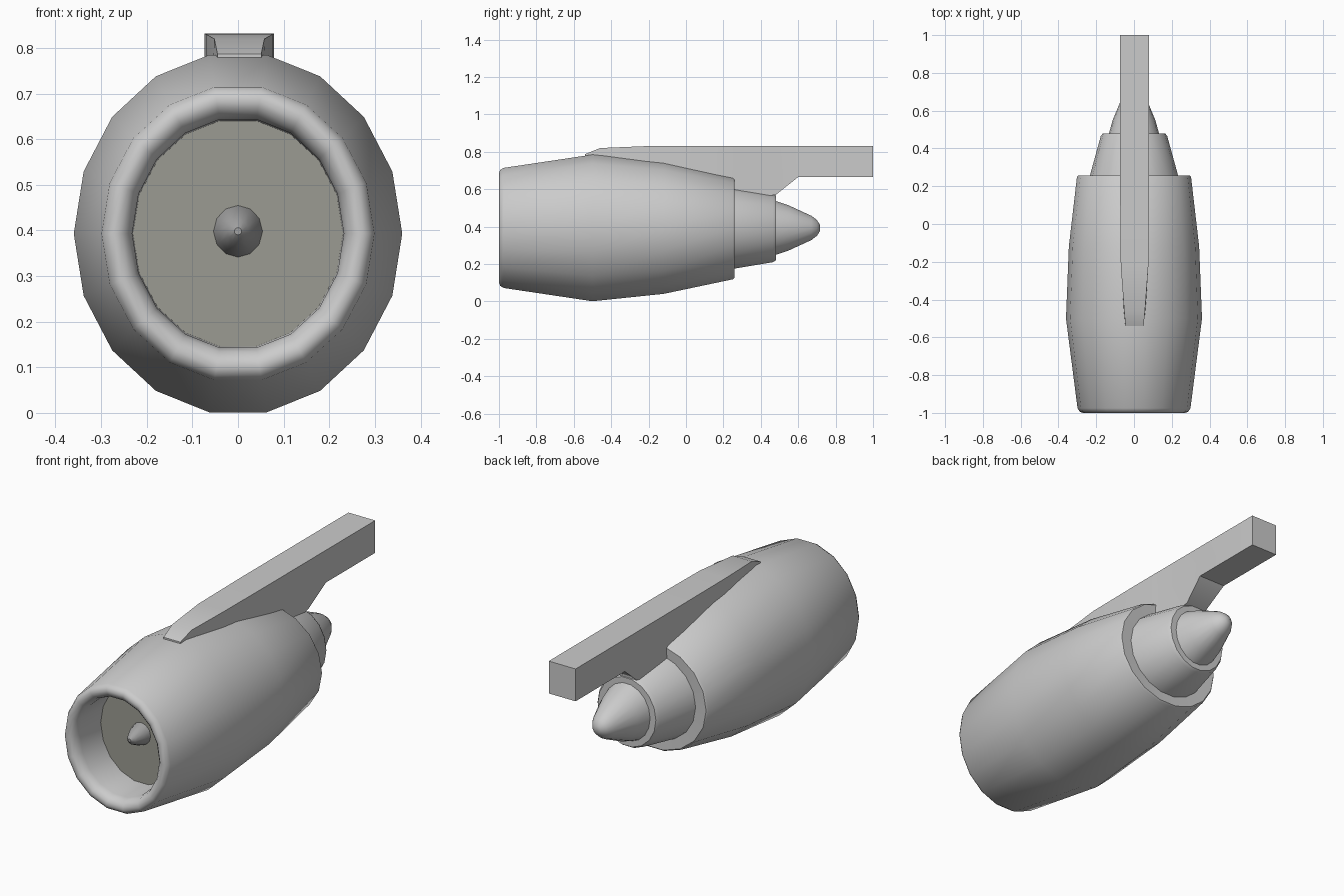
import bpy, bmesh, math

cube = bpy.data.objects.get("Cube")
if cube:
    bpy.data.objects.remove(cube)

AXIS_Z = 0.393


def material(name, rgb):
    m = bpy.data.materials.new(name)
    m.use_nodes = True
    m.diffuse_color = (*rgb, 1)
    m.node_tree.nodes["Principled BSDF"].inputs["Base Color"].default_value = (*rgb, 1)
    return m


light_grey = material("light grey metal", (0.6, 0.6, 0.6))
fan_grey = material("warm fan grey", (0.33, 0.33, 0.29))
mid_grey = material("spinner grey", (0.36, 0.36, 0.36))


def finish(name, bm, mat, angle=35):
    bmesh.ops.recalc_face_normals(bm, faces=bm.faces)
    mesh = bpy.data.meshes.new(name)
    bm.to_mesh(mesh)
    bm.free()
    mesh.materials.append(mat)
    obj = bpy.data.objects.new(name, mesh)
    bpy.context.collection.objects.link(obj)
    bpy.ops.object.select_all(action="DESELECT")
    obj.select_set(True)
    bpy.context.view_layer.objects.active = obj
    bpy.ops.object.shade_smooth_by_angle(angle=math.radians(angle))
    return obj


def loft(name, rings, mat, cap_start=False, cap_end=False, angle=35):
    """Skin a list of equal point loops, with optional flat ends."""
    bm = bmesh.new()
    loops = [[bm.verts.new(p) for p in ring] for ring in rings]
    for a, b in zip(loops, loops[1:]):
        for i in range(len(a)):
            j = (i + 1) % len(a)
            bm.faces.new((a[i], a[j], b[j], b[i]))
    if cap_start:
        bm.faces.new(loops[0])
    if cap_end:
        bm.faces.new(loops[-1])
    return finish(name, bm, mat, angle)


def oval(y, rx, rz, sides=18, z=AXIS_Z):
    turn = [2 * math.pi * i / sides for i in range(sides)]
    return [(rx * math.cos(t), y, z + rz * math.sin(t)) for t in turn]


def turned(name, profile, mat, sides=18, z=AXIS_Z, **caps):
    return loft(name, [oval(*p, sides, z) for p in profile], mat, **caps)


# Nacelle: inlet duct, rounded lip, barrel and the rear step down to the core
turned("nacelle", [
    (-0.78, 0.23, 0.251), (-0.95, 0.232, 0.254), (-0.98, 0.24, 0.263),
    (-0.995, 0.255, 0.28), (-1.0, 0.272, 0.298), (-0.993, 0.288, 0.315),
    (-0.975, 0.299, 0.326), (-0.5, 0.36, 0.398), (-0.12, 0.345, 0.358),
    (0.25, 0.302, 0.279), (0.258, 0.295, 0.272), (0.255, 0.22, 0.215),
], light_grey, angle=50)

# Fan face and spinner
turned("fan_disc", [(-0.785, 0.232, 0.253), (-0.78, 0.232, 0.253)], fan_grey,
       cap_start=True, cap_end=True)
turned("spinner", [
    (-0.88, 0.008, 0.008), (-0.865, 0.024, 0.025), (-0.82, 0.045, 0.047),
    (-0.78, 0.055, 0.058),
], mid_grey, sides=12, z=0.398, cap_start=True)

# Hot core nozzle and exhaust plug
turned("core_nozzle", [
    (0.24, 0.238, 0.224), (0.465, 0.176, 0.186), (0.48, 0.165, 0.176),
    (0.48, 0.13, 0.14),
], light_grey, cap_end=True)
turned("exhaust_plug", [
    (0.47, 0.135, 0.15), (0.55, 0.113, 0.122), (0.67, 0.063, 0.066),
    (0.7, 0.042, 0.043), (0.717, 0.016, 0.016),
], light_grey, cap_end=True)


# Pylon: beam with a lower fairing that runs into the nacelle and the core
def section(y, top_half, bottom_half, bottom, top):
    return [(0.003 + x, y, z) for x, z in (
        (-bottom_half, bottom), (bottom_half, bottom),
        (top_half, top), (-top_half, top))]


loft("pylon", [section(*s) for s in (
    (-0.54, 0.048, 0.048, 0.76, 0.787), (-0.46, 0.055, 0.058, 0.74, 0.82),
    (-0.22, 0.073, 0.073, 0.7, 0.83), (0.12, 0.076, 0.076, 0.6, 0.831),
    (0.26, 0.076, 0.072, 0.54, 0.831), (0.48, 0.076, 0.06, 0.57, 0.831),
    (0.6, 0.076, 0.076, 0.665, 0.831), (1.0, 0.076, 0.076, 0.665, 0.831),
)], light_grey, cap_start=True, cap_end=True)
